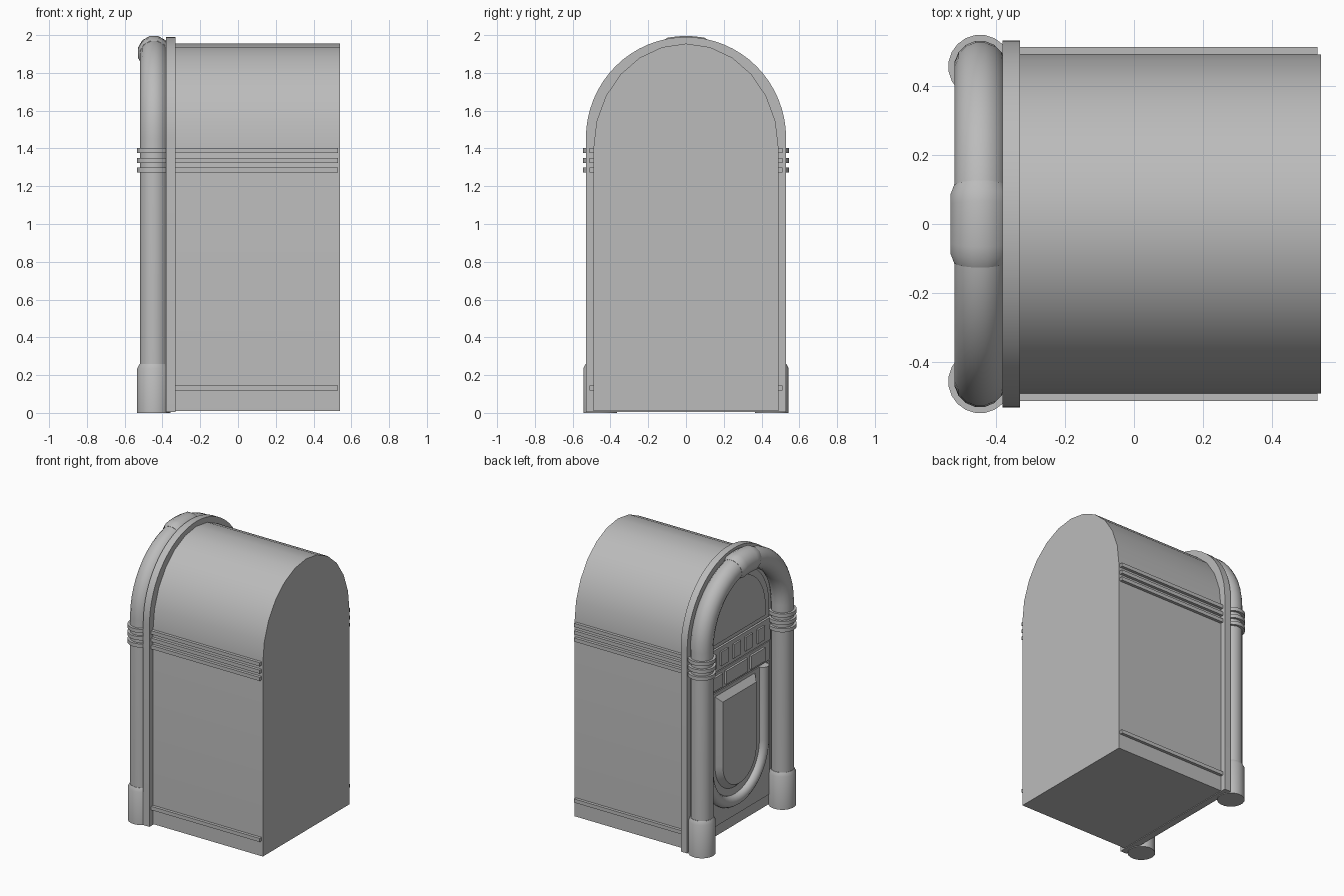
import bpy, bmesh
from math import sin, cos, pi, radians
from mathutils import Vector

cube = bpy.data.objects.get("Cube")
if cube:
    bpy.data.objects.remove(cube, do_unlink=True)

grey = bpy.data.materials.new("plain grey")
grey.use_nodes = True
grey.diffuse_color = (0.5, 0.5, 0.5, 1)
grey.node_tree.nodes["Principled BSDF"].inputs["Base Color"].default_value = (0.5, 0.5, 0.5, 1)


def finish(name, bm, angle=32):
    bmesh.ops.recalc_face_normals(bm, faces=bm.faces)
    mesh = bpy.data.meshes.new(name)
    bm.to_mesh(mesh)
    bm.free()
    mesh.materials.append(grey)
    obj = bpy.data.objects.new(name, mesh)
    bpy.context.collection.objects.link(obj)
    bpy.ops.object.select_all(action='DESELECT')
    obj.select_set(True)
    bpy.context.view_layer.objects.active = obj
    bpy.ops.object.shade_smooth_by_angle(angle=radians(angle))
    return obj


def skin(name, rings):
    """Join equal closed rings in order and cap both ends."""
    bm = bmesh.new()
    rows = [[bm.verts.new(p) for p in ring] for ring in rings]
    n = len(rows[0])
    for a, b in zip(rows, rows[1:]):
        for i in range(n):
            j = (i + 1) % n
            bm.faces.new((a[i], a[j], b[j], b[i]))
    bm.faces.new(rows[0])
    bm.faces.new(rows[-1])
    return finish(name, bm)


def arc(half, spring, rise, segs, start=0.0, end=pi):
    """Points (y, z) along an elliptical arc."""
    steps = [start + (end - start) * i / segs for i in range(segs + 1)]
    return [(half * cos(t), spring + rise * sin(t)) for t in steps]


def arch(half, base, spring, rise, segs):
    """Closed outline: straight legs and a round end (rise < 0 hangs down)."""
    return [(half, base)] + arc(half, spring, rise, segs) + [(-half, base)]


def slab(name, outline, x0, x1, outline1=None):
    """Solid between two outlines in the yz plane."""
    return skin(name, [[(x0, y, z) for y, z in outline],
                       [(x1, y, z) for y, z in outline1 or outline]])


def box(name, x0, x1, y0, y1, z0, z1):
    return slab(name, [(y0, z0), (y1, z0), (y1, z1), (y0, z1)], x0, x1)


def tube(name, path, radii, x, sides=16):
    """Round tube along a (y, z) path, with one radius or one per point."""
    if not isinstance(radii, (list, tuple)):
        radii = [radii] * len(path)
    pts = [Vector(p) for p in path]
    rings = []
    for i, p in enumerate(pts):
        d = (pts[min(i + 1, len(pts) - 1)] - pts[max(i - 1, 0)]).normalized()
        side = Vector((-d.y, d.x))
        ring = []
        for k in range(sides):
            t = 2 * pi * (k + 0.5) / sides
            q = p + side * (radii[i] * cos(t))
            ring.append((x + radii[i] * sin(t), q.x, q.y))
        rings.append(ring)
    return skin(name, rings)


FRONT = -0.38          # front plane of the cabinet
TUBE_X, TUBE_Y = -0.445, 0.455
SPRING = 1.455

# Cabinet and the wider face plate
slab("cabinet", arch(0.49, 0.01, 1.4, 0.555, 12), -0.34, 0.54)
slab("face_plate", arch(0.53, 0.005, SPRING, 0.535, 32), FRONT, -0.33)

# Arched pillar tube and the cap at its crown
tube("arch_tube", arch(TUBE_Y, 0.0, SPRING, TUBE_Y, 24), 0.075, TUBE_X)
crown = arc(TUBE_Y, SPRING, TUBE_Y, 8, radians(76), radians(104))
tube("crown_cap", crown, [0.077] + [0.088] * 7 + [0.077], TUBE_X, 12)

BANDS = (1.285, 1.337, 1.39)
for side, label in ((1, "left"), (-1, "right")):
    # Pillar feet and rings
    y = side * TUBE_Y
    tube(f"{label}_pillar_foot", [(y, 0), (y, 0.235), (y, 0.26)],
         [0.09, 0.09, 0.077], TUBE_X, 20)
    for i, z in enumerate(BANDS):
        tube(f"{label}_pillar_ring_{i + 1}", [(y, z - 0.013), (y, z + 0.013)],
             0.092, TUBE_X, 20)
    # Trim strips along the cabinet sides
    for i, z in enumerate((0.132,) + BANDS):
        lo, hi = sorted((side * 0.48, side * 0.511))
        box(f"{label}_side_strip_{i + 1}", -0.335, 0.53, lo, hi, z - 0.013, z + 0.013)

# Arched display window with raised rim
slab("window_rim", arch(0.38, 1.36, SPRING, 0.38, 24), FRONT + 0.01, FRONT - 0.012)
slab("window_pane", arch(0.33, 1.39, SPRING, 0.33, 24), FRONT, FRONT - 0.02)

# Selector row with raised buttons
box("selector_panel", FRONT - 0.015, FRONT + 0.01, -0.39, 0.39, 1.19, 1.35)
for i in range(5):
    y = (i - 2) * 0.137
    box(f"selector_button_{i + 1}", FRONT - 0.027, FRONT, y - 0.04, y + 0.04, 1.22, 1.32)

# Title row with a centre box and side boxes
box("title_panel", FRONT - 0.01, FRONT + 0.01, -0.39, 0.39, 1.045, 1.18)
for name, y, half in (("centre", 0, 0.12), ("left", 0.24, 0.08), ("right", -0.24, 0.08)):
    box(f"title_box_{name}", FRONT - 0.025, FRONT, y - half, y + half, 1.065, 1.16)

# Lower board, bevelled door and U-shaped trim
box("lower_board", FRONT - 0.008, FRONT + 0.01, -0.39, 0.39, 0.08, 1.035)
slab("door", arch(0.233, 1.02, 0.51, -0.233, 20), FRONT, FRONT - 0.045,
     arch(0.19, 0.97, 0.51, -0.19, 20))
tube("door_trim", arch(0.315, 1.035, 0.51, -0.315, 24), 0.04, FRONT - 0.01, 12)
